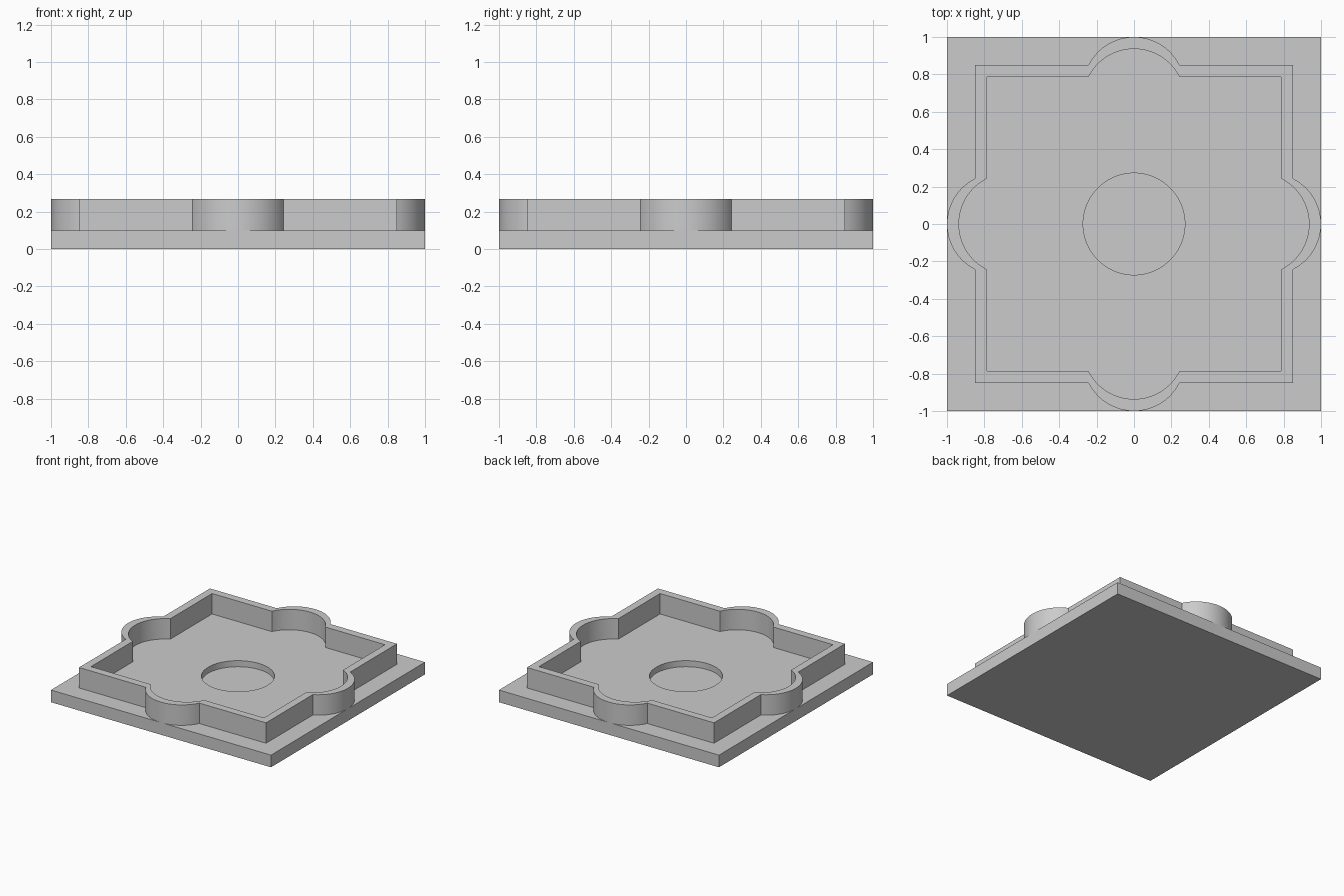
import bpy
import bmesh
from math import cos, sin, pi, sqrt, atan2, radians

cube = bpy.data.objects.get("Cube")
if cube:
    bpy.data.objects.remove(cube, do_unlink=True)

grey = bpy.data.materials.new("plain_grey")
grey.use_nodes = True
GREY = (0.6, 0.6, 0.6, 1)
grey.diffuse_color = GREY
grey.node_tree.nodes["Principled BSDF"].inputs["Base Color"].default_value = GREY

TOP = 0.1       # top of the base slab
RIM = 0.268     # top of the wall
RADIUS = 0.272  # lobes and round recess


def loft(name, rings, cap):
    """Join (outline, height) rings of equal length with quads."""
    bm = bmesh.new()
    loops = [[bm.verts.new((x, y, z)) for x, y in pts] for pts, z in rings]
    for a, b in zip(loops, loops[1:]):
        for i in range(len(a)):
            j = (i + 1) % len(a)
            bm.faces.new((a[i], a[j], b[j], b[i]))
    if cap:
        bm.faces.new(loops[0][::-1])
        bm.faces.new(loops[-1])
    mesh = bpy.data.meshes.new(name)
    bm.to_mesh(mesh)
    bm.free()
    mesh.materials.append(grey)
    obj = bpy.data.objects.new(name, mesh)
    bpy.context.collection.objects.link(obj)
    bpy.ops.object.select_all(action="DESELECT")
    obj.select_set(True)
    bpy.context.view_layer.objects.active = obj
    bpy.ops.object.shade_smooth_by_angle(angle=radians(30))
    return obj


def lobed_square(half, reach, steps=32):
    """Square outline with a round lobe in the middle of each side."""
    centre = reach - RADIUS
    rise = half - centre
    spread = atan2(sqrt(RADIUS ** 2 - rise ** 2), rise)
    side = [(centre + RADIUS * cos(a), RADIUS * sin(a))
            for a in (spread * (2 * i / steps - 1) for i in range(steps + 1))]
    side.append((half, half))
    pts = []
    for _ in range(4):
        pts += side
        side = [(-y, x) for x, y in side]
    return pts


# Square slab with a shallow round recess
N = 96
turns = [(cos(2 * pi * i / N), sin(2 * pi * i / N)) for i in range(N)]
square = [(c / max(abs(c), abs(s)), s / max(abs(c), abs(s))) for c, s in turns]
circle = [(RADIUS * c, RADIUS * s) for c, s in turns]
loft("base_slab", [(square, 0), (square, TOP), (circle, TOP), (circle, 0.05)], True)

# Lobed wall standing on the slab
outer = lobed_square(0.85, 1.0)
inner = lobed_square(0.786, 0.936)
loft("basin_wall", [(outer, TOP), (outer, RIM), (inner, RIM), (inner, TOP)], False)
